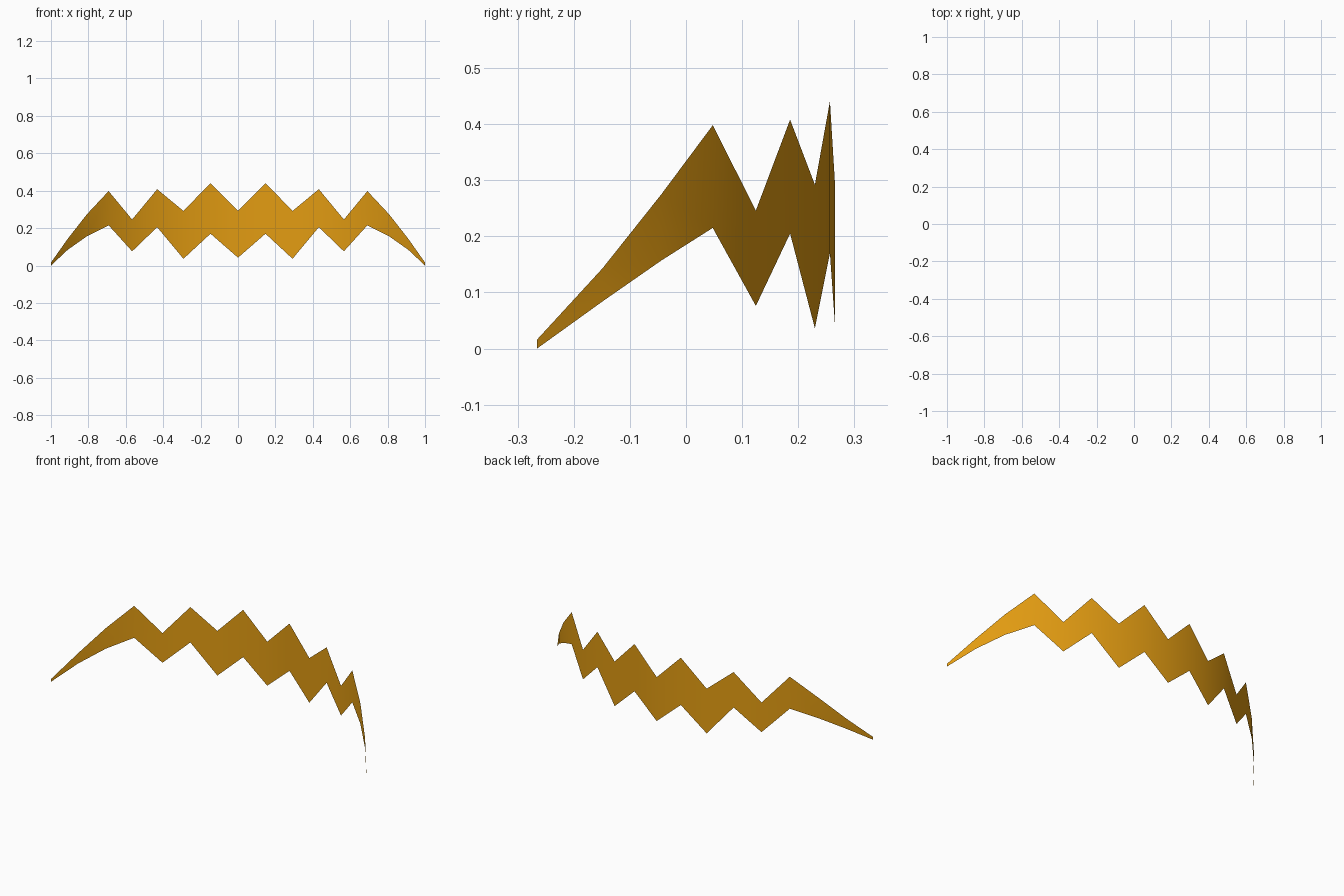
import bpy, math

if "Cube" in bpy.data.objects:
    bpy.data.objects.remove(bpy.data.objects["Cube"])

# Half profile from centre to tip: (bottom z, top z), one column every 7 degrees
HALF = [(0.042, 0.294), (0.170, 0.441), (0.036, 0.292), (0.205, 0.408),
        (0.076, 0.246), (0.215, 0.398), (0.157, 0.275), (0.084, 0.143),
        (0.0, 0.016)]
N = len(HALF) - 1
CHORD, DEPTH = 1.0, 0.531
RADIUS = (CHORD ** 2 + DEPTH ** 2) / (2 * DEPTH)
STEP = math.asin(CHORD / RADIUS) / N

# Curved zigzag band: a single sheet bent round an arc, mirrored about x = 0
verts, faces = [], []
for i in range(-N, N + 1):
    a = i * STEP
    x = RADIUS * math.sin(a)
    y = DEPTH / 2 - RADIUS * (1 - math.cos(a))
    for z in HALF[abs(i)]:
        verts.append((x, y, z))
for i in range(2 * N):
    b = 2 * i
    faces.append((b, b + 2, b + 3, b + 1))   # faces towards -y

mesh = bpy.data.meshes.new("zigzag_band")
mesh.from_pydata(verts, [], faces)
mesh.shade_smooth()

# Golden orange
gold = bpy.data.materials.new("golden orange")
gold.diffuse_color = (0.76, 0.33, 0.006, 1)
gold.use_nodes = True
gold.node_tree.nodes["Principled BSDF"].inputs["Base Color"].default_value = gold.diffuse_color
mesh.materials.append(gold)

band = bpy.data.objects.new("zigzag_band", mesh)
bpy.context.collection.objects.link(band)
